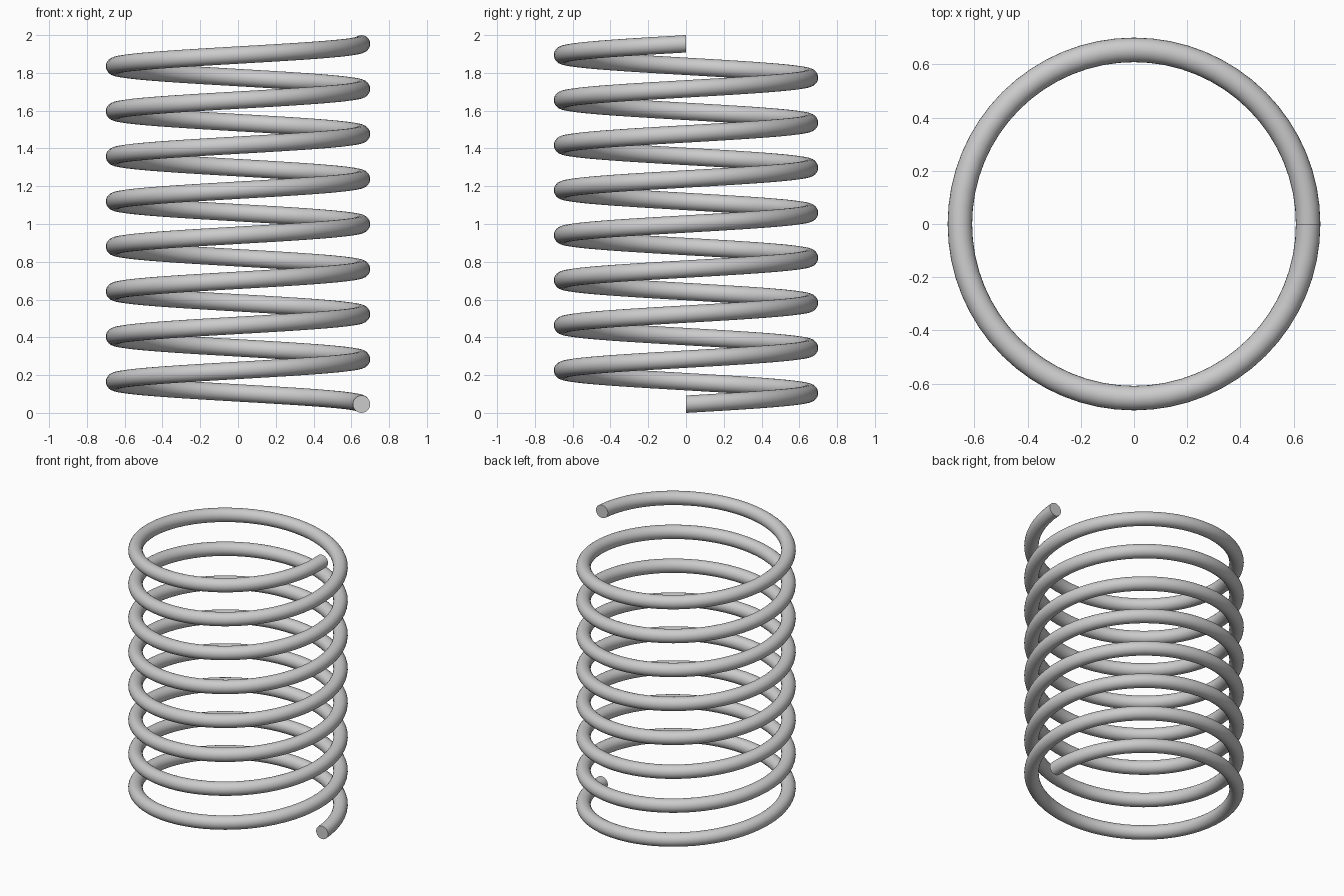
import bpy, bmesh
from math import sin, cos, pi, tau

if "Cube" in bpy.data.objects:
    bpy.data.objects.remove(bpy.data.objects["Cube"])

COIL_R, WIRE_R = 0.654, 0.046
TURNS, STEPS, SIDES = 8, 64, 24
HEIGHT = 2.0 - 2 * WIRE_R

bm = bmesh.new()


def wire_ring(t):
    """Upright circular section of the wire at fraction t along the coil."""
    a = tau * TURNS * t
    ring = []
    for i in range(SIDES):
        b = tau * i / SIDES
        r = COIL_R + WIRE_R * cos(b)
        ring.append(bm.verts.new((r * cos(a), r * sin(a), WIRE_R + HEIGHT * t + WIRE_R * sin(b))))
    return ring


# Sweep the section up the helix
count = TURNS * STEPS
rings = [wire_ring(i / count) for i in range(count + 1)]
for lower, upper in zip(rings, rings[1:]):
    for i in range(SIDES):
        j = (i + 1) % SIDES
        bm.faces.new((lower[i], lower[j], upper[j], upper[i]))

# Flat cut ends
bm.faces.new(rings[0])
bm.faces.new(rings[-1])
bmesh.ops.recalc_face_normals(bm, faces=bm.faces)

mesh = bpy.data.meshes.new("coil_spring")
bm.to_mesh(mesh)
bm.free()
spring = bpy.data.objects.new("coil_spring", mesh)
bpy.context.collection.objects.link(spring)

# Smooth wire, sharp rims at the ends
bpy.context.view_layer.objects.active = spring
spring.select_set(True)
bpy.ops.object.shade_smooth_by_angle(angle=pi / 6)
